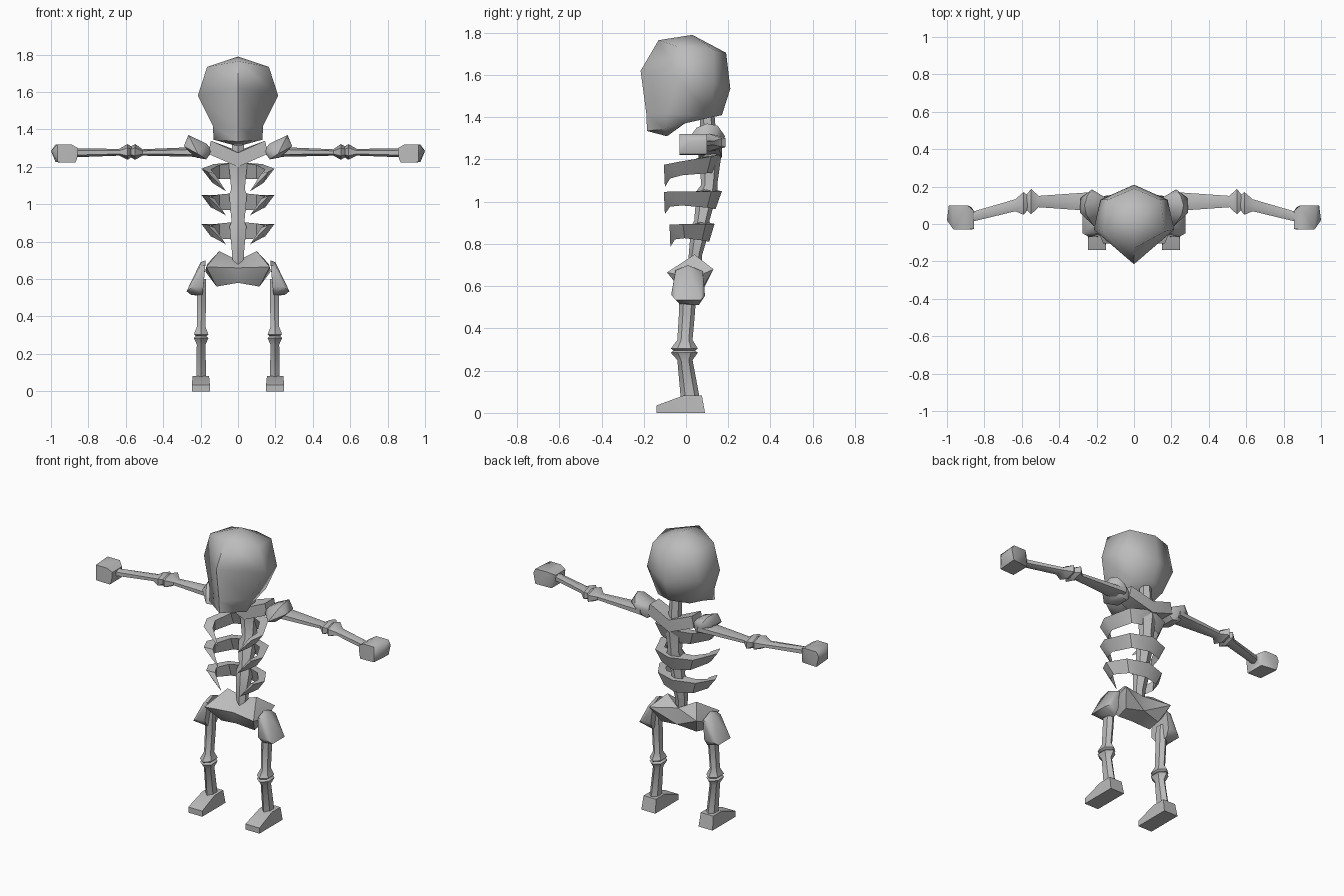
import bpy, bmesh, math
from mathutils import Vector

bone_mat = bpy.data.materials.new("bone grey")
bone_mat.diffuse_color = (0.5, 0.5, 0.5, 1)


def finish(name, bm, mirror, angle):
    bmesh.ops.recalc_face_normals(bm, faces=bm.faces)
    if mirror:  # open the seam on the centre plane
        seam = [f for f in bm.faces if all(abs(v.co.x) < 1e-4 for v in f.verts)]
        bmesh.ops.delete(bm, geom=seam, context='FACES_ONLY')
    me = bpy.data.meshes.new(name)
    bm.to_mesh(me)
    bm.free()
    me.materials.append(bone_mat)
    ob = bpy.data.objects.new(name, me)
    bpy.context.collection.objects.link(ob)
    bpy.ops.object.select_all(action='DESELECT')
    ob.select_set(True)
    bpy.context.view_layer.objects.active = ob
    bpy.ops.object.shade_smooth_by_angle(angle=math.radians(angle))
    if mirror:
        ob.modifiers.new("mirror", 'MIRROR')
    return ob


def hull(name, pts, mirror=True, angle=50):
    """Chunky convex part from its corner points."""
    bm = bmesh.new()
    vs = [bm.verts.new(p) for p in pts]
    res = bmesh.ops.convex_hull(bm, input=vs)
    loose = {g for g in res["geom_interior"] + res["geom_unused"]
             if isinstance(g, bmesh.types.BMVert)}
    bmesh.ops.delete(bm, geom=list(loose), context='VERTS')
    return finish(name, bm, mirror, angle)


def loft(name, rings, mirror=True, angle=50):
    """Skin a run of rings; a ring with one point closes to a tip."""
    bm = bmesh.new()
    rows = [[bm.verts.new(p) for p in r] for r in rings]
    for a, b in zip(rows, rows[1:]):
        n = max(len(a), len(b))
        for i in range(n):
            j = (i + 1) % n
            if len(a) == 1:
                bm.faces.new((a[0], b[j], b[i]))
            elif len(b) == 1:
                bm.faces.new((a[i], a[j], b[0]))
            else:
                bm.faces.new((a[i], a[j], b[j], b[i]))
    for r in (rows[0], rows[-1]):
        if len(r) > 2:
            bm.faces.new(r)
    return finish(name, bm, mirror, angle)


def bone(name, stations, axis, mirror=True, sides=6):
    """Stations: centre x, y, z and two radii across the axis."""
    rings = []
    for x, y, z, ra, rb in stations:
        ring = []
        for k in range(sides):
            t = math.tau * (k + 0.5) / sides
            c, s = ra * math.cos(t), rb * math.sin(t)
            ring.append((x, y + c, z + s) if axis == 'X' else (x + c, y + s, z))
        rings.append(ring)
    return loft(name, rings, mirror, 45)


# Skull: six-sided rings given as front, side, rear side, back
def skull_ring(f, s1, s2, b):
    flip = lambda p: (-p[0], p[1], p[2])
    return [(0, *f), s1, s2, (0, *b), flip(s2), flip(s1)]


loft("skull", [
    [(0, 0.03, 1.79)],
    skull_ring((-0.13, 1.765), (0.165, -0.04, 1.735), (0.14, 0.13, 1.72), (0.19, 1.705)),
    skull_ring((-0.215, 1.62), (0.215, -0.03, 1.58), (0.18, 0.13, 1.56), (0.21, 1.535)),
    skull_ring((-0.187, 1.41), (0.135, -0.09, 1.42), (0.11, 0.12, 1.40), (0.17, 1.41)),
    skull_ring((-0.185, 1.335), (0.13, -0.10, 1.345), (0.115, -0.01, 1.37), (0.0, 1.375)),
    [(0, -0.09, 1.31)],
], mirror=False, angle=65)

# Neck and spine
bone("neck", [(0, 0.10, 1.41, 0.035, 0.035), (0, 0.11, 1.24, 0.04, 0.04)],
     'Z', mirror=False)
bone("spine", [
    (0, 0.115, 1.24, 0.06, 0.055), (0, 0.11, 1.08, 0.042, 0.038),
    (0, 0.10, 1.05, 0.055, 0.05), (0, 0.075, 0.91, 0.04, 0.036),
    (0, 0.07, 0.88, 0.052, 0.046), (0, 0.045, 0.75, 0.038, 0.032),
    (0, 0.04, 0.66, 0.032, 0.03)], 'Z', mirror=False)

# Collar bones
hull("collar", [
    (0, 0.06, 1.275), (0, 0.06, 1.20), (0, 0.17, 1.285), (0, 0.17, 1.21),
    (0.145, 0.06, 1.34), (0.145, 0.15, 1.34),
    (0.16, 0.06, 1.27), (0.16, 0.15, 1.27)], angle=35)

# Ribs: triangular band curling forward to a hooked tip
RIB = [
    [(0, 0.17, 0), (0, 0.10, 0), (0, 0.14, -0.09)],
    [(0.13, 0.12, -0.01), (0.10, 0.07, -0.015), (0.10, 0.10, -0.09)],
    [(0.195, -0.03, -0.035), (0.145, -0.02, -0.04), (0.145, -0.02, -0.10)],
    [(0.165, -0.105, -0.05), (0.125, -0.07, -0.06), (0.13, -0.075, -0.115)],
    [(0.065, -0.10, -0.155)],
]
for label, top, lift, shift in (("upper", 1.225, 0, 0),
                                ("middle", 1.05, 0.17, 0),
                                ("lower", 0.895, 0.17, -0.035)):
    loft(label + "_ribs", [
        [(x, y + shift * (y + 0.06) / 0.23 + (0.02 if shift and y < 0 else 0),
          top + z + lift * (0.17 - y)) for x, y, z in ring]
        for ring in RIB], angle=40)

# Pelvis
hull("pelvis", [
    (0, -0.05, 0.66), (0, 0.08, 0.70), (0, 0.09, 0.60), (0, -0.02, 0.58),
    (0.10, 0.04, 0.75), (0.17, -0.09, 0.665), (0.165, 0.13, 0.68),
    (0.115, 0.0, 0.56), (0.12, 0.07, 0.58), (0.175, 0.04, 0.64)], angle=35)

# Hip joints, flaring outward at the bottom
hull("hip_joint", [
    (0.175, 0.01, 0.70), (0.20, 0.01, 0.69), (0.175, -0.05, 0.675),
    (0.205, -0.05, 0.665), (0.175, 0.08, 0.67), (0.205, 0.08, 0.66),
    (0.275, -0.05, 0.535), (0.275, 0.07, 0.535), (0.24, -0.07, 0.56),
    (0.24, 0.09, 0.555), (0.185, -0.065, 0.56), (0.185, 0.085, 0.555),
    (0.19, -0.03, 0.515), (0.19, 0.06, 0.51), (0.25, 0.01, 0.515)])

# Legs with double-flared knees
bone("thigh", [
    (0.195, 0.01, 0.60, 0.028, 0.04), (0.195, 0.005, 0.48, 0.028, 0.038),
    (0.197, -0.005, 0.345, 0.026, 0.036), (0.197, -0.008, 0.305, 0.045, 0.064),
    (0.197, -0.008, 0.29, 0.028, 0.045)], 'Z')
bone("shin", [
    (0.197, -0.008, 0.30, 0.028, 0.045), (0.197, -0.008, 0.285, 0.045, 0.064),
    (0.197, -0.005, 0.25, 0.027, 0.036), (0.197, 0.02, 0.07, 0.03, 0.045)], 'Z')

# Feet: wedge with a raised heel block
hull("foot", [(x, y, z) for x in (0.15, 0.247) for y, z in
              ((-0.14, 0.0), (-0.14, 0.035), (0.09, 0.0))] +
     [(x, y, 0.083) for x in (0.155, 0.242) for y in (-0.01, 0.075)], angle=30)

# Shoulder knobs
hull("shoulder", [
    (0.265, 0.10, 1.37), (0.25, 0.15, 1.36), (0.255, 0.05, 1.35),
    (0.29, 0.06, 1.31), (0.285, 0.14, 1.315), (0.225, 0.185, 1.31),
    (0.20, 0.02, 1.27), (0.215, -0.01, 1.27), (0.17, 0.06, 1.325),
    (0.17, 0.14, 1.325), (0.135, 0.07, 1.285), (0.135, 0.13, 1.285),
    (0.17, 0.06, 1.24), (0.17, 0.14, 1.24), (0.225, 0.05, 1.25),
    (0.225, 0.14, 1.25)])

# Arms with double-flared elbows
bone("upper_arm", [
    (0.20, 0.12, 1.28, 0.06, 0.027), (0.51, 0.12, 1.277, 0.035, 0.017),
    (0.55, 0.12, 1.28, 0.078, 0.042), (0.585, 0.115, 1.28, 0.035, 0.022)], 'X')
bone("forearm", [
    (0.56, 0.115, 1.28, 0.035, 0.022), (0.59, 0.11, 1.28, 0.07, 0.042),
    (0.635, 0.10, 1.278, 0.037, 0.018), (0.88, 0.035, 1.275, 0.03, 0.024)], 'X')

# Hands: blunt blocks
hull("hand", [
    (0.855, 0.07, 1.30), (0.855, -0.025, 1.30), (0.86, 0.07, 1.245),
    (0.86, -0.025, 1.245), (0.89, 0.10, 1.32), (0.89, -0.03, 1.32),
    (0.975, 0.10, 1.32), (0.965, -0.03, 1.32), (1.0, 0.02, 1.285),
    (0.99, 0.10, 1.29), (0.975, 0.10, 1.225), (0.965, -0.03, 1.225),
    (0.87, 0.09, 1.222), (0.87, -0.03, 1.222)])
